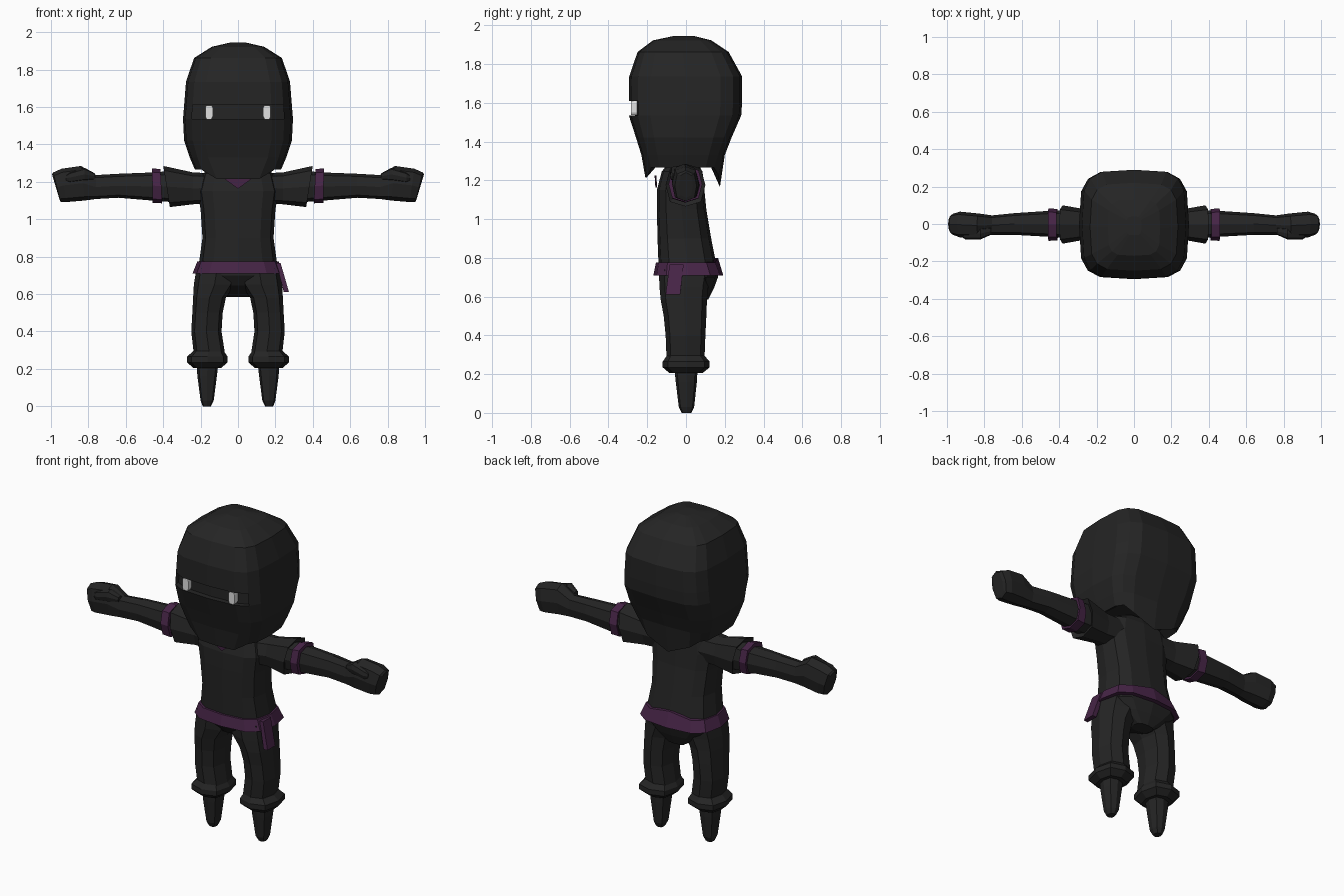
import bpy, bmesh, math
from mathutils import Vector


def material(name, rgb):
    m = bpy.data.materials.new(name)
    m.diffuse_color = (*rgb, 1)
    return m


BLACK = material("black_cloth", (0.018, 0.018, 0.018))
PURPLE = material("purple_sash", (0.062, 0.018, 0.062))
WHITE = material("eye_white", (0.75, 0.75, 0.75))


def finish(name, bm, mat):
    bmesh.ops.recalc_face_normals(bm, faces=bm.faces)
    me = bpy.data.meshes.new(name)
    bm.to_mesh(me)
    bm.free()
    me.materials.append(mat)
    ob = bpy.data.objects.new(name, me)
    bpy.context.collection.objects.link(ob)
    return ob


def oval(a0, a1, b0, b1, n, power, phase=0.0):
    """Rounded-square outline filling the range a0..a1 by b0..b1."""
    pts = []
    for i in range(n):
        t = 2 * math.pi * i / n + phase
        c, s = math.cos(t), math.sin(t)
        u = math.copysign(abs(c) ** (2 / power), c) if abs(c) > 1e-6 else 0
        v = math.copysign(abs(s) ** (2 / power), s) if abs(s) > 1e-6 else 0
        pts.append(((a0 + a1) / 2 + u * (a1 - a0) / 2,
                    (b0 + b1) / 2 + v * (b1 - b0) / 2))
    return pts


def skin(rings):
    """Bridge successive rings and cap both ends."""
    bm = bmesh.new()
    vs = [[bm.verts.new(p) for p in r] for r in rings]
    n = len(vs[0])
    for a, b in zip(vs, vs[1:]):
        for i in range(n):
            j = (i + 1) % n
            bm.faces.new((a[i], a[j], b[j], b[i]))
    bm.faces.new(vs[0])
    bm.faces.new(vs[-1])
    return bm


def upright(rows, n=8, power=2.8):
    """Rows of (z, x0, x1, y0, y1) stacked along z."""
    return [[Vector((x, y, z)) for x, y in oval(x0, x1, y0, y1, n, power)]
            for z, x0, x1, y0, y1 in rows]


def sideways(rows, s, n=8, power=2.8):
    """Rows of (x, z0, z1, y0, y1, lean) stacked along x, on side s."""
    return [[Vector((s * (x + lean * (z - (z0 + z1) / 2)), y, z))
             for y, z in oval(y0, y1, z0, z1, n, power)]
            for x, z0, z1, y0, y1, lean in rows]


def block(name, mat, bottom, top):
    """Box from two four-corner rings."""
    return finish(name, skin([bottom, top]), mat)


# Hooded head, with chin and nape points on the lower hem
head = upright([
    (1.945, -0.04, 0.04, -0.06, 0.04),
    (1.922, -0.14, 0.14, -0.17, 0.13),
    (1.862, -0.235, 0.235, -0.25, 0.22),
    (1.735, -0.278, 0.278, -0.293, 0.29),
    (1.61, -0.288, 0.288, -0.295, 0.29),
    (1.535, -0.294, 0.294, -0.295, 0.285),
    (1.42, -0.288, 0.288, -0.258, 0.235),
    (1.33, -0.258, 0.258, -0.23, 0.20),
    (1.265, -0.23, 0.23, -0.21, 0.175),
    (1.30, -0.18, 0.18, -0.15, 0.12)], 16, 4)
for i in (11, 12, 13):
    head[8][i].z = 1.215
    head[8][i].x *= 0.8
for i, z in ((3, 1.225), (4, 1.165), (5, 1.225)):
    head[8][i].z = z
bm = skin(head)
# Eye slit pressed into the front of the hood
slit = [f for f in bm.faces
        if 1.54 < f.calc_center_median().z < 1.60 and f.calc_center_median().y < -0.22]
new = bmesh.ops.extrude_face_region(bm, geom=slit)["geom"]
bmesh.ops.translate(bm, vec=(0, 0.032, 0),
                    verts=[g for g in new if isinstance(g, bmesh.types.BMVert)])
bmesh.ops.delete(bm, geom=slit, context="FACES")
finish("hooded_head", bm, BLACK)

# Tunic body
finish("tunic", skin(upright([
    (1.29, -0.10, 0.10, -0.09, 0.06),
    (1.245, -0.19, 0.19, -0.125, 0.085),
    (1.15, -0.215, 0.215, -0.15, 0.095),
    (1.05, -0.20, 0.20, -0.15, 0.105),
    (0.90, -0.19, 0.19, -0.147, 0.13),
    (0.72, -0.215, 0.215, -0.14, 0.165)], 12, 3)), BLACK)

# Seat of the trousers
finish("trouser_seat", skin(upright([
    (0.76, -0.215, 0.215, -0.14, 0.165),
    (0.70, -0.215, 0.215, -0.138, 0.165),
    (0.645, -0.15, 0.15, -0.10, 0.145),
    (0.585, -0.06, 0.06, 0.03, 0.115)], 12, 3)), BLACK)

# Waist sash, flaring downward
sash = upright([
    (0.775, -0.217, 0.217, -0.155, 0.165),
    (0.71, -0.243, 0.243, -0.168, 0.192)], 12, 3)
sash[0][3].z = 0.80
finish("waist_sash", skin(sash), PURPLE)

# Hanging end of the sash
block("sash_end", PURPLE,
      [(0.245, -0.105, 0.61), (0.272, -0.105, 0.612), (0.272, -0.03, 0.612), (0.245, -0.03, 0.61)],
      [(0.205, -0.085, 0.765), (0.228, -0.085, 0.765), (0.228, -0.012, 0.765), (0.205, -0.012, 0.765)])

# Neckline triangle
bm = skin([[(-0.085, y - 0.004, 1.225), (0.085, y - 0.004, 1.225), (0, y, 1.163)]
           for y in (-0.158, -0.149)])
finish("neckline", bm, PURPLE)

for s, side in ((1, "left"), (-1, "right")):
    def legs(rows):
        return upright([(z, s * a, s * b, c, d) for z, a, b, c, d in rows])

    # Trouser leg
    finish(side + "_leg", skin(legs([
        (0.74, 0.0, 0.222, -0.14, 0.13),
        (0.65, 0.015, 0.236, -0.137, 0.115),
        (0.58, 0.065, 0.24, -0.13, 0.108),
        (0.50, 0.082, 0.244, -0.115, 0.105),
        (0.40, 0.088, 0.25, -0.105, 0.10),
        (0.27, 0.068, 0.235, -0.10, 0.095)])), BLACK)
    # Gathered trouser cuff
    finish(side + "_cuff", skin(legs([
        (0.295, 0.075, 0.24, -0.10, 0.095),
        (0.265, 0.055, 0.272, -0.12, 0.122),
        (0.235, 0.055, 0.272, -0.12, 0.122),
        (0.205, 0.09, 0.24, -0.085, 0.085)])), BLACK)
    # Tapered foot
    finish(side + "_foot", skin(legs([
        (0.23, 0.105, 0.222, -0.06, 0.06),
        (0.16, 0.113, 0.217, -0.053, 0.056),
        (0.03, 0.13, 0.2, -0.037, 0.042),
        (0.0, 0.145, 0.188, -0.022, 0.028)])), BLACK)

    # Flared short sleeve
    finish(side + "_sleeve", skin(sideways([
        (0.12, 1.09, 1.245, -0.11, 0.08, 0),
        (0.24, 1.08, 1.25, -0.08, 0.075, 0),
        (0.382, 1.065, 1.285, -0.105, 0.10, 0.16),
        (0.36, 1.11, 1.24, -0.065, 0.065, 0.16)], s)), BLACK)
    # Forearm and fist in one skin
    finish(side + "_arm", skin(sideways([
        (0.33, 1.09, 1.26, -0.075, 0.075, 0),
        (0.46, 1.10, 1.25, -0.068, 0.07, 0),
        (0.64, 1.115, 1.243, -0.058, 0.058, 0),
        (0.76, 1.108, 1.236, -0.058, 0.046, 0),
        (0.83, 1.10, 1.285, -0.072, 0.056, 0.1),
        (0.93, 1.092, 1.27, -0.072, 0.066, 0.15),
        (0.968, 1.092, 1.25, -0.058, 0.055, 0.25),
        (0.975, 1.11, 1.24, -0.035, 0.035, 0.3)], s)), BLACK)
    # Thumb folded over the fist
    finish(side + "_thumb", skin(sideways([
        (0.765, 1.212, 1.245, -0.058, -0.02, 0),
        (0.82, 1.205, 1.275, -0.082, -0.02, 0),
        (0.90, 1.195, 1.25, -0.083, -0.02, 0),
        (0.92, 1.205, 1.235, -0.07, -0.03, 0)], s)), BLACK)
    # Arm band
    finish(side + "_arm_band", skin(sideways([
        (0.41, 1.085, 1.268, -0.088, 0.08, 0.05),
        (0.458, 1.088, 1.272, -0.09, 0.084, 0.02)], s)), PURPLE)

    # Eye
    x = s * 0.155
    def eye_ring(z, w):
        return [(x - w, -0.284, z), (x + w, -0.284, z), (x + w, -0.24, z), (x - w, -0.24, z)]
    finish(side + "_eye", skin([eye_ring(1.537, 0.014), eye_ring(1.55, 0.02),
                                eye_ring(1.597, 0.02), eye_ring(1.608, 0.014)]), WHITE)
